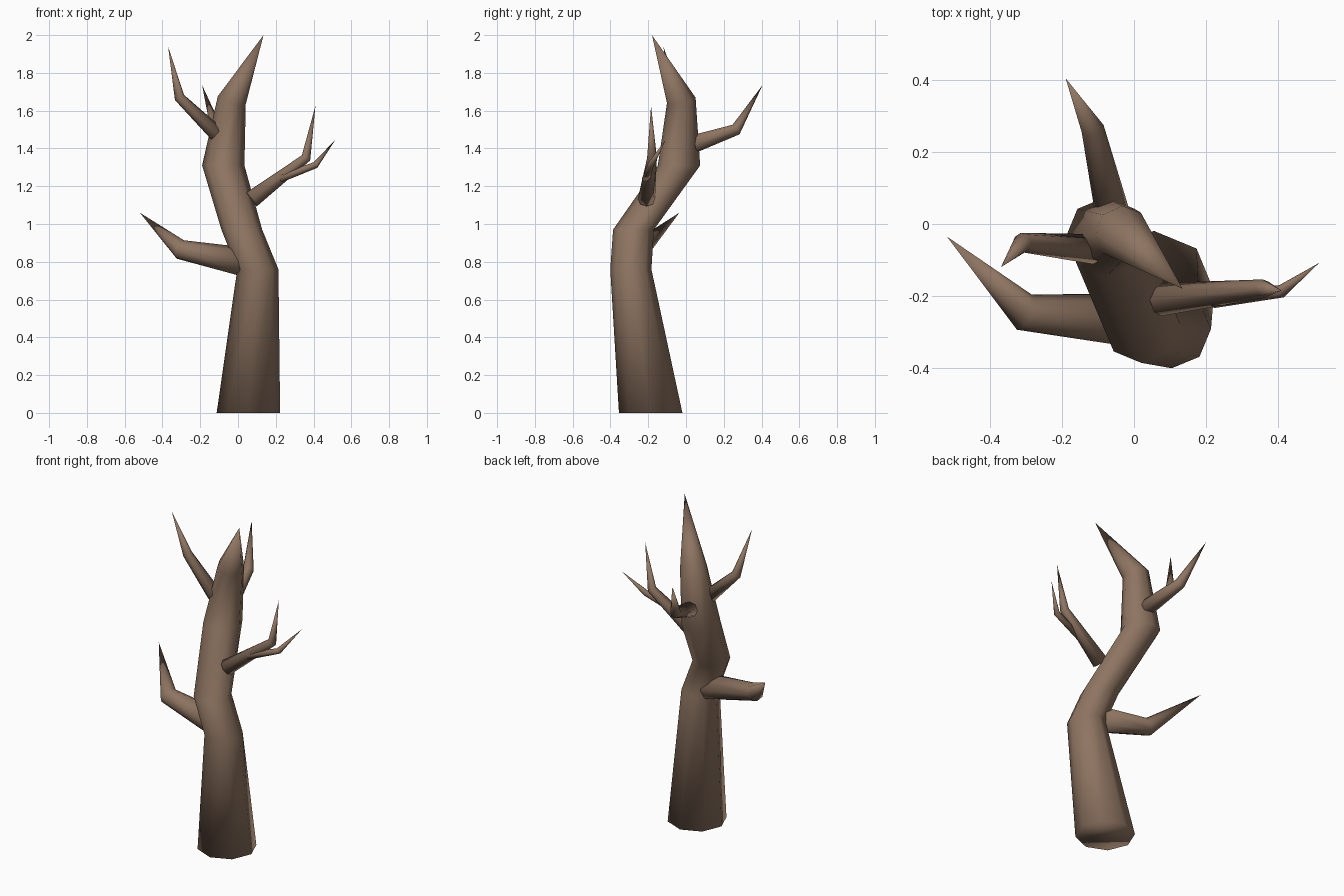
import bpy, bmesh, math
from mathutils import Vector

SIDES = 8
UP = Vector((0, 0, 1))

cube = bpy.data.objects.get("Cube")
if cube:
    bpy.data.objects.remove(cube, do_unlink=True)

bark = bpy.data.materials.new("brown_bark")
bark.use_nodes = True
colour = (0.27, 0.175, 0.12, 1)
bark.diffuse_color = colour
bark.node_tree.nodes["Principled BSDF"].inputs["Base Color"].default_value = colour


def limb(name, rings, tip, level=0):
    """Sweep a tapering tube through (x, y, z, radius) rings to a point.
    The first `level` rings lie flat; the others follow the bend."""
    points = [Vector(r[:3]) for r in rings] + [Vector(tip)]
    steps = [(b - a).normalized() for a, b in zip(points, points[1:])]
    bm = bmesh.new()
    loops = []
    for i, ring in enumerate(rings):
        normal = UP if i < level else (steps[max(i - 1, 0)] + steps[i]).normalized()
        # Carry a steady reference direction along the limb to avoid twisting
        ref = Vector((1, 0, 0)) if level else UP
        u = (ref - normal * ref.dot(normal)).normalized()
        v = normal.cross(u)
        loop = []
        for k in range(SIDES):
            a = math.tau * k / SIDES
            loop.append(bm.verts.new(points[i] + (u * math.cos(a) + v * math.sin(a)) * ring[3]))
        loops.append(loop)
    end = bm.verts.new(tip)
    bm.faces.new(loops[0])
    for k in range(SIDES):
        n = (k + 1) % SIDES
        for low, high in zip(loops, loops[1:]):
            bm.faces.new((low[k], low[n], high[n], high[k]))
        bm.faces.new((loops[-1][k], loops[-1][n], end))
    bmesh.ops.recalc_face_normals(bm, faces=bm.faces)
    for face in bm.faces:
        face.smooth = True
    mesh = bpy.data.meshes.new(name)
    bm.to_mesh(mesh)
    bm.free()
    mesh.materials.append(bark)
    obj = bpy.data.objects.new(name, mesh)
    bpy.context.collection.objects.link(obj)


# Bent trunk ending in a spike
limb("trunk", [(0.055, -0.187, 0, 0.168), (0.105, -0.292, 0.76, 0.109),
               (0.02, -0.278, 0.97, 0.108), (-0.078, -0.037, 1.31, 0.112),
               (-0.033, -0.025, 1.655, 0.077)], (0.135, -0.18, 2.0), level=4)

# Thick low branch
limb("lower_right_branch", [(0.03, -0.27, 0.8, 0.077), (-0.305, -0.245, 0.865, 0.053)],
     (-0.52, -0.035, 1.06))

# Forked branch
limb("left_branch", [(0.072, -0.21, 1.13, 0.046), (0.36, -0.18, 1.35, 0.026)],
     (0.41, -0.185, 1.625))
limb("left_branch_fork", [(0.22, -0.212, 1.24, 0.022), (0.41, -0.187, 1.312, 0.018)],
     (0.515, -0.108, 1.445))

# Upper branches
limb("upper_right_branch", [(-0.11, -0.07, 1.475, 0.042), (-0.31, -0.052, 1.67, 0.028)],
     (-0.37, -0.12, 1.94))
limb("back_branch", [(-0.06, 0.03, 1.42, 0.048), (-0.115, 0.265, 1.5, 0.032)],
     (-0.19, 0.405, 1.735))
